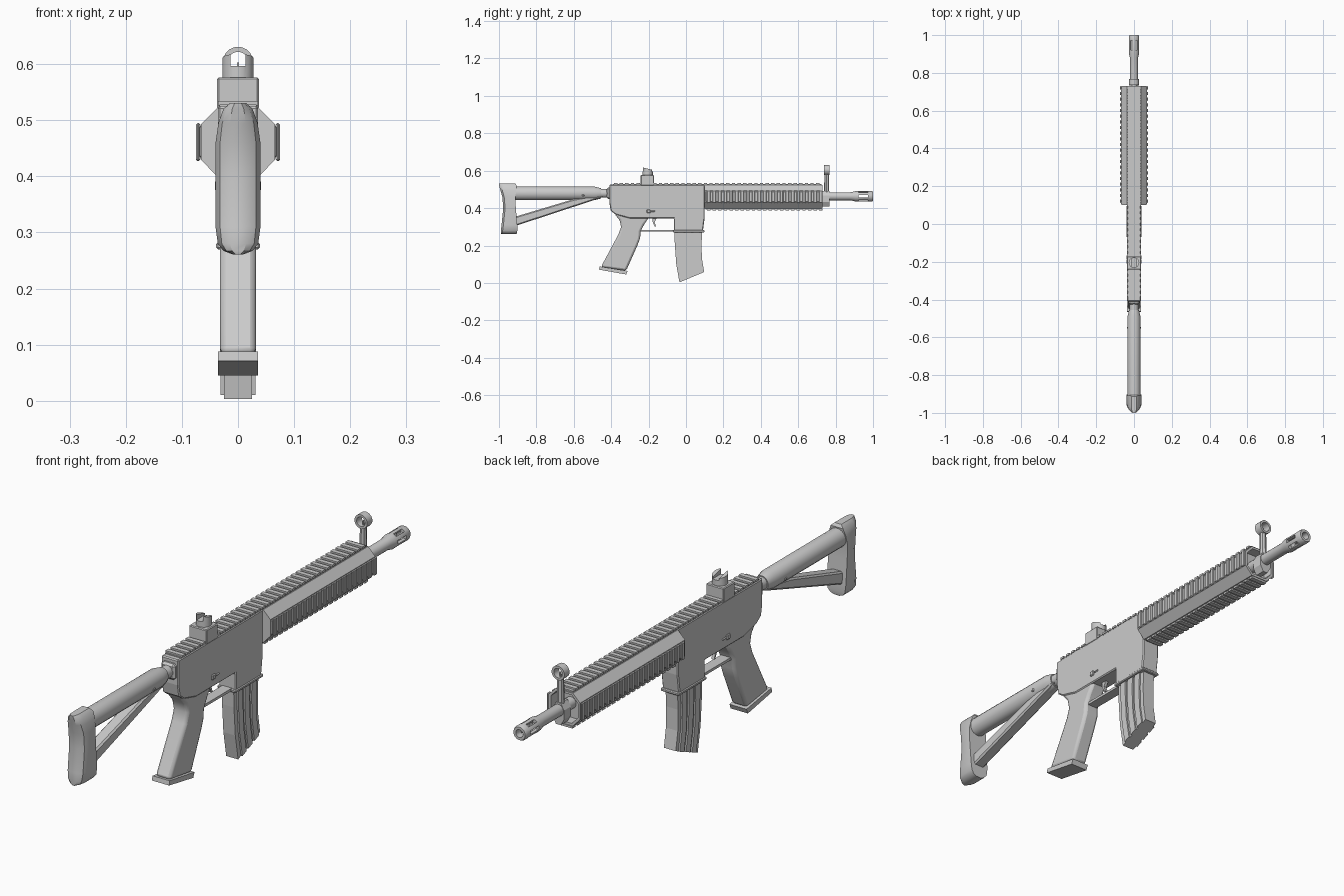
import bpy, bmesh, math
from mathutils import Vector, Matrix

if "Cube" in bpy.data.objects:
    bpy.data.objects.remove(bpy.data.objects["Cube"])

AXIS_Z = 0.463   # height of the barrel axis


def finish(name, bm, bevel=0.0, segments=2, smooth=False):
    bmesh.ops.recalc_face_normals(bm, faces=bm.faces)
    mesh = bpy.data.meshes.new(name)
    bm.to_mesh(mesh)
    bm.free()
    ob = bpy.data.objects.new(name, mesh)
    bpy.context.collection.objects.link(ob)
    bpy.ops.object.select_all(action='DESELECT')
    ob.select_set(True)
    bpy.context.view_layer.objects.active = ob
    if bevel:
        m = ob.modifiers.new("bevel", 'BEVEL')
        m.width, m.segments, m.limit_method = bevel, segments, 'ANGLE'
        m.angle_limit = math.radians(50)
    if smooth:
        bpy.ops.object.shade_smooth_by_angle(angle=math.radians(35))
    return ob


def prism(name, outline, half, bevel=0.0, segments=2, smooth=False):
    """Side outline (y, z) extruded symmetrically across x."""
    bm = bmesh.new()
    face = bm.faces.new([bm.verts.new((-half, y, z)) for y, z in outline])
    ext = bmesh.ops.extrude_face_region(bm, geom=[face])
    bmesh.ops.translate(bm, vec=(2 * half, 0, 0),
                        verts=[v for v in ext["geom"] if isinstance(v, bmesh.types.BMVert)])
    return finish(name, bm, bevel, segments, smooth)


def loft(name, sections, closed=False, smooth=True):
    bm = bmesh.new()
    rings = [[bm.verts.new(p) for p in s] for s in sections]
    n = len(rings[0])
    pairs = list(zip(rings, rings[1:])) + ([(rings[-1], rings[0])] if closed else [])
    for a, b in pairs:
        for i in range(n):
            j = (i + 1) % n
            bm.faces.new((a[i], a[j], b[j], b[i]))
    if not closed:
        bm.faces.new(rings[0])
        bm.faces.new(rings[-1])
    return finish(name, bm, smooth=smooth)


def circle(y, rx, zc, rz=None, n=16):
    rz = rz or rx
    return [(rx * math.cos((i + .5) * math.tau / n), y, zc + rz * math.sin((i + .5) * math.tau / n))
            for i in range(n)]


def boxes(name, items, bevel=0.0):
    """items: (x0, x1, y0, y1, z0, z1)"""
    bm = bmesh.new()
    for x0, x1, y0, y1, z0, z1 in items:
        bmesh.ops.create_cube(bm, size=1, matrix=Matrix.Translation(
            ((x0 + x1) / 2, (y0 + y1) / 2, (z0 + z1) / 2)) @ Matrix.Diagonal((x1 - x0, y1 - y0, z1 - z0, 1)))
    return finish(name, bm, bevel, 1)


def cut(target, cutter):
    m = target.modifiers.new("cut", 'BOOLEAN')
    m.object, m.operation, m.solver = cutter, 'DIFFERENCE', 'EXACT'
    bpy.context.view_layer.objects.active = target
    bpy.ops.object.modifier_apply(modifier=m.name)
    bpy.data.objects.remove(cutter)


# Butt pad: D-shaped rows (z, back y, front y, half width)
rows = [(.261, -.988, -.906, .010), (.267, -.99, -.904, .026), (.28, -.99, -.902, .036),
        (.31, -.986, -.902, .04), (.40, -.977, -.91, .04), (.46, -.982, -.912, .04),
        (.495, -.992, -.908, .035), (.52, -.999, -.905, .026), (.531, -1.0, -.912, .014)]
loft("butt_pad", [[(-w, f, z), (-w, b + .03, z), (-.8 * w, b + .01, z), (-.4 * w, b, z),
                   (.4 * w, b, z), (.8 * w, b + .01, z), (w, b + .03, z), (w, f, z)]
                  for z, b, f, w in rows])

# Stock tube, neck and lower strut
loft("stock_tube", [circle(y, rx, .479, rz) for y, rx, rz in
                    [(-.93, .035, .037), (-.49, .035, .037), (-.455, .027, .028), (-.455, .023, .024), (-.39, .023, .024)]])
boxes("neck_collar", [(-.029, .029, -.425, -.40, .45, .51)], .008)
prism("stock_strut", [(-.92, .302), (-.92, .352), (-.60, .448), (-.50, .465), (-.44, .462), (-.47, .45)],
      .024, .006, 1)
boxes("stock_pin", [(-.037, .037, -.556, -.544, .462, .474)], .003)

# Receiver with magazine well
prism("receiver", [(-.41, .525), (.10, .525), (.10, .35), (.09, .275), (-.065, .275), (-.065, .345),
                   (-.21, .345), (-.30, .345), (-.375, .365), (-.402, .385), (-.41, .43)], .036, .004, 1)
boxes("magazine_well_lip", [(-.039, .039, -.07, .098, .27, .282)], .003)
prism("trigger_guard", [(-.26, .274), (-.06, .274), (-.06, .284), (-.26, .284)], .02)
prism("trigger", [(-.18, .35), (-.155, .35), (-.168, .325), (-.16, .302), (-.167, .302), (-.178, .325)], .006)

# Selector levers on both sides
boxes("selector", [(-.041, .041, -.21, -.19, .373, .393), (-.04, .04, -.19, -.165, .38, .387)], .003)

# Pistol grip and its base plate
prism("grip", [(-.195, .355), (-.225, .31), (-.243, .275), (-.245, .24), (-.26, .20), (-.32, .065),
               (-.455, .085), (-.36, .262), (-.347, .30), (-.355, .335), (-.375, .36), (-.385, .385)],
      .032, .011, 2, True)
prism("grip_base", [(-.462, .088), (-.465, .071), (-.32, .045), (-.312, .064)], .036)


# Curved magazine with raised ribs
def mag_outline(s0, s1):
    rear = [(-.062, .29), (-.060, .21), (-.052, .10), (-.035, .003)]
    front = [(.088, .29), (.083, .21), (.085, .13), (.097, .058)]
    def line(s):
        return [tuple(Vector(a).lerp(Vector(b), s)) for a, b in zip(rear, front)]
    return line(s0) + line(s1)[::-1]


prism("magazine", mag_outline(0, 1), .025)
for k, (a, b) in enumerate([(.13, .32), (.40, .60), (.68, .88)]):
    prism(f"magazine_rib_{k + 1}", mag_outline(a, b), .031)

# Octagonal handguard with recessed mouth
octo = [(.036, .523), (.066, .493), (.066, .43), (.036, .398)]
octo += [(-x, z) for x, z in octo[::-1]]
loft("handguard", [[(x * s, y, AXIS_Z + (z - AXIS_Z) * s) for x, z in octo]
                   for y, s in [(.10, 1), (.73, 1), (.73, .86), (.69, .86)]], smooth=False)

# Rails: a low base strip plus evenly spaced teeth
PITCH, TOOTH = .03, .018
teeth = [(-.036, .036, y, y + TOOTH, .526, .534) for y in [-.385 + PITCH * i for i in range(37)]]
boxes("top_rail", [(-.033, .033, -.39, .725, .518, .528)] + teeth)
hand = [.112 + PITCH * i for i in range(21)]
boxes("bottom_rail", [(-.03, .03, .105, .725, .393, .40)] +
      [(-.034, .034, y, y + TOOTH, .388, .396) for y in hand])
for side, name in ((1, "right_rail"), (-1, "left_rail")):
    def flank(x0, x1, y0, y1, z0, z1):
        return (*sorted((side * x0, side * x1)), y0, y1, z0, z1)
    boxes(name, [flank(.06, .069, .105, .725, .433, .49)] +
          [flank(.067, .075, y, y + TOOTH, .427, .495) for y in hand], .003)

# Barrel and muzzle with bore and slots
muzzle = loft("barrel", [circle(y, r, AXIS_Z) for y, r in
                         [(.68, .022), (.88, .022), (.905, .028), (.994, .028), (1.0, .025),
                          (1.0, .015), (.90, .015)]])
for k in range(3):
    slot = boxes("slot_cutter", [(-.04, .04, .922, .972, -.007, .007)])
    slot.location.z = AXIS_Z
    slot.rotation_euler.y = k * math.pi / 3
    slot.hide_render = True
    cut(muzzle, slot)

# Front sight: gas block, post, hooded ring
loft("front_sight_block", [circle(y, .026, .45, .045, 8) for y in (.725, .766)], smooth=False)
loft("front_sight_post", [[(r * math.cos(i * math.tau / 8), .752 + r * math.sin(i * math.tau / 8), z)
                           for i in range(8)] for z, r in ((.47, .014), (.585, .012))])
loft("front_sight_ring", [circle(y, r, .604) for y, r in
                          [(.737, .018), (.737, .027), (.768, .027), (.768, .018)]], closed=True)
boxes("front_sight_pin", [(-.002, .002, .75, .755, .58, .603)])

# Rear sight: base block and notched, slanted cup
boxes("rear_sight_base", [(-.037, .037, -.242, -.172, .52, .576)], .003)
cup = loft("rear_sight", [[(.028 * math.cos(i * math.tau / 16), -.205 + .028 * math.sin(i * math.tau / 16),
                            z - (.25 * .028 * math.sin(i * math.tau / 16) if z > .58 else 0))
                           for i in range(16)] for z in (.565, .611)])
notch = boxes("notch_cutter", [(-.013, .013, -.25, -.16, .597, .66)])
notch.hide_render = True
cut(cup, notch)
